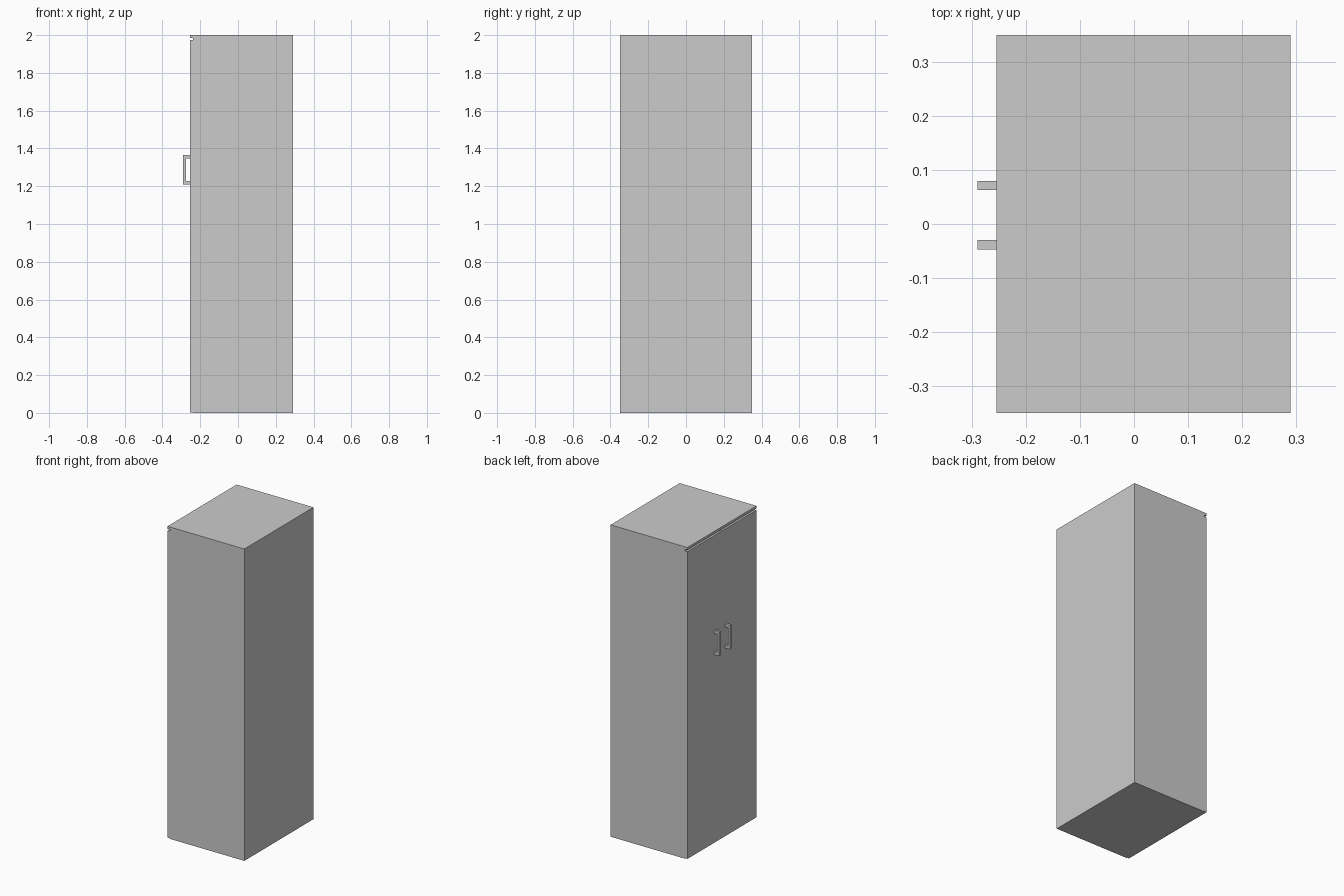
import bpy, bmesh

if "Cube" in bpy.data.objects:
    bpy.data.objects.remove(bpy.data.objects["Cube"])


def box(name, x, y, z):
    """Axis-aligned panel from (min, max) ranges."""
    bm = bmesh.new()
    bmesh.ops.create_cube(bm, size=1)
    for v in bm.verts:
        for i, (lo, hi) in enumerate((x, y, z)):
            v.co[i] = lo if v.co[i] < 0 else hi
    return finish(name, bm)


def finish(name, bm):
    bmesh.ops.recalc_face_normals(bm, faces=bm.faces)
    mesh = bpy.data.meshes.new(name)
    bm.to_mesh(mesh)
    bm.free()
    obj = bpy.data.objects.new(name, mesh)
    bpy.context.collection.objects.link(obj)
    return obj


def handle(name, y0, y1):
    """Square C-shaped pull: an xz profile extruded along y."""
    out, back, inner = -0.29, DOOR_X, -0.276
    z0, z1, t = 1.21, 1.365, 0.018
    pts = [(back, z0), (out, z0), (out, z1), (back, z1),
           (back, z1 - t), (inner, z1 - t), (inner, z0 + t), (back, z0 + t)]
    bm = bmesh.new()
    face = bm.faces.new([bm.verts.new((x, y0, z)) for x, z in pts])
    ext = bmesh.ops.extrude_face_region(bm, geom=[face])
    verts = [v for v in ext["geom"] if isinstance(v, bmesh.types.BMVert)]
    bmesh.ops.translate(bm, verts=verts, vec=(0, y1 - y0, 0))
    return finish(name, bm)


DOOR_X, BODY_X, BACK_X = -0.255, -0.238, 0.29
HALF_Y, T = 0.35, 0.016

# Carcass panels
box("top_panel", (DOOR_X, BACK_X), (-HALF_Y, HALF_Y), (2 - T, 2))
box("bottom_panel", (BODY_X, BACK_X), (-HALF_Y, HALF_Y), (0, T))
for side, s in (("left", 1), ("right", -1)):
    ys = sorted((s * HALF_Y, s * (HALF_Y - T)))
    box(side + "_side_panel", (BODY_X, BACK_X), ys, (T, 2 - T))
box("back_panel", (BACK_X - T, BACK_X), (-HALF_Y + T, HALF_Y - T), (T, 2 - T))

# Doors with a narrow centre seam and a gap under the top
SEAM = 0.005
for side, ys in (("left", (SEAM + 0.002, HALF_Y - 0.001)),
                 ("right", (-HALF_Y + 0.001, SEAM - 0.002))):
    box(side + "_door", (DOOR_X, BODY_X - 0.001), ys, (0.003, 1.973))

# Door pulls
handle("left_handle", 0.063, 0.08)
handle("right_handle", -0.047, -0.03)
